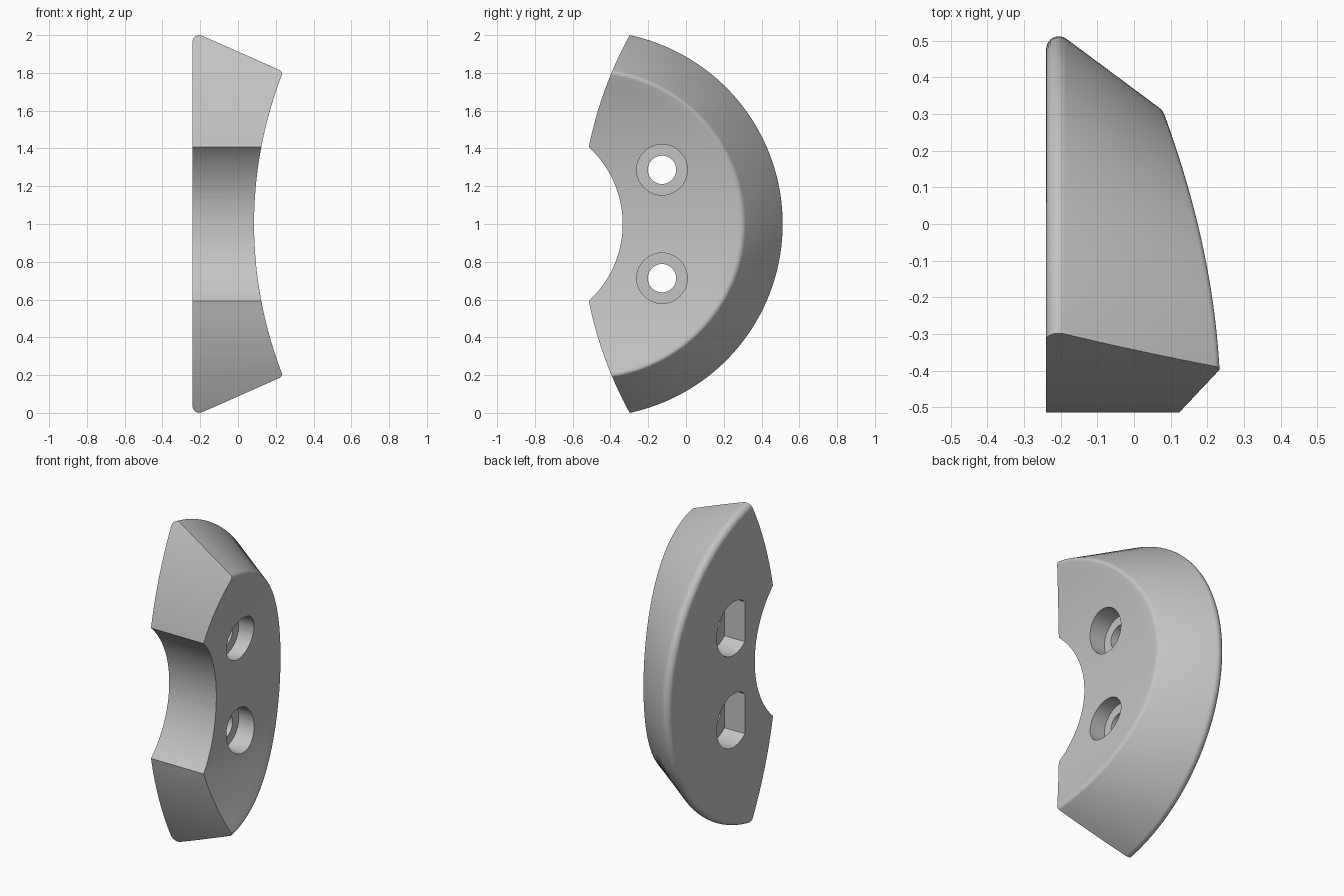
import bpy, bmesh, math

cube = bpy.data.objects.get("Cube")
if cube:
    bpy.data.objects.remove(cube, do_unlink=True)

AXIS_Y, MID_Z = -0.51, 1.0      # centre of the outer arc
BACK_X = -0.24                  # flat mounting face
RIM_R, EDGE_R = 1.022, 0.815    # outer rim, edge of the concave face
FILLET = 0.035
SAG_R = 2.19                    # radius of the concave face

grey = bpy.data.materials.new("light grey")
grey.use_nodes = True
COLOUR = (0.55, 0.55, 0.55, 1)
grey.diffuse_color = COLOUR
next(n for n in grey.node_tree.nodes if n.type == 'BSDF_PRINCIPLED').inputs["Base Color"].default_value = COLOUR


def make_object(name, bm):
    bmesh.ops.recalc_face_normals(bm, faces=bm.faces)
    mesh = bpy.data.meshes.new(name)
    bm.to_mesh(mesh)
    bm.free()
    mesh.materials.append(grey)
    obj = bpy.data.objects.new(name, mesh)
    bpy.context.collection.objects.link(obj)
    return obj


def prism(name, outline, x0, x1):
    """Extrude a (y, z) outline along x."""
    bm = bmesh.new()
    face = bm.faces.new([bm.verts.new((x0, y, z)) for y, z in outline])
    side = bmesh.ops.extrude_face_region(bm, geom=[face])["geom"]
    bmesh.ops.translate(bm, vec=(x1 - x0, 0, 0),
                        verts=[v for v in side if isinstance(v, bmesh.types.BMVert)])
    return make_object(name, bm)


def circle(y, z, r, n=64, start=0.0, end=2 * math.pi):
    full = end - start > 2 * math.pi - 1e-6
    steps = n if full else n - 1
    return [(y + r * math.cos(start + (end - start) * i / steps),
             z + r * math.sin(start + (end - start) * i / steps)) for i in range(n)]


def cut(target, cutter, operation='DIFFERENCE'):
    mod = target.modifiers.new(cutter.name, 'BOOLEAN')
    mod.operation, mod.solver, mod.object = operation, 'EXACT', cutter
    bpy.context.view_layer.objects.active = target
    bpy.ops.object.modifier_apply(modifier=mod.name)
    bpy.data.objects.remove(cutter, do_unlink=True)


def concave_x(r, theta):
    dz = r * math.sin(theta)
    return 0.085 + SAG_R - math.sqrt(SAG_R ** 2 - dz ** 2)


def section(theta):
    """Closed (x, r) cross-section at one angle of the sweep."""
    r_in = 0.15
    pts = [(BACK_X, r_in)]
    # rounded rim, tangent to the back and to the sloping side
    cx, cr = BACK_X + FILLET, RIM_R - FILLET
    ex, er = concave_x(EDGE_R, theta), EDGE_R
    vx, vr = ex - cx, er - cr
    dist = math.hypot(vx, vr)
    last = math.atan2(vr, vx) + math.acos(FILLET / dist)
    for i in range(9):
        a = math.pi + (last - math.pi) * i / 8
        pts.append((cx + FILLET * math.cos(a), cr + FILLET * math.sin(a)))
    # small rounding between the sloping side and the concave face
    tx, tr = pts[-1]
    length = math.hypot(tx - ex, tr - er)
    soft = 0.02
    p0 = (ex + (tx - ex) * soft / length, er + (tr - er) * soft / length)
    p2 = (concave_x(er - soft, theta), er - soft)
    for i in range(6):
        t = i / 5
        pts.append(tuple((1 - t) ** 2 * a + 2 * t * (1 - t) * b + t * t * c
                         for a, b, c in zip(p0, (ex, er), p2)))
    # concave face, back towards the axis
    for i in range(1, 13):
        r = p2[1] + (r_in - p2[1]) * i / 12
        pts.append((concave_x(r, theta), r))
    return pts


# Main body: cross-section swept around the arc
bm = bmesh.new()
STEPS, SWEEP = 80, math.radians(96)
rings = []
for i in range(STEPS + 1):
    th = -SWEEP + 2 * SWEEP * i / STEPS
    rings.append([bm.verts.new((x, AXIS_Y + r * math.cos(th), MID_Z + r * math.sin(th)))
                  for x, r in section(th)])
for a, b in zip(rings, rings[1:]):
    for j in range(len(a)):
        k = (j + 1) % len(a)
        bm.faces.new((a[j], a[k], b[k], b[j]))
bm.faces.new(rings[0])
bm.faces.new(rings[-1])
body = make_object("curved_grip_body", bm)

# Curved end faces and the inner hollow
cut(body, prism("end_trim", circle(1.52, MID_Z, 2.075, 256), -1, 1), 'INTERSECT')
cut(body, prism("inner_hollow", circle(-0.885, MID_Z, 0.55, 128), -1, 1))

# Bolt holes: round recess, through hole and flat-sided pocket behind
HOLE_Y = -0.127
flat = math.acos(-0.11 / 0.166)
for side in (-1, 1):
    z = MID_Z + side * 0.287
    cut(body, prism("bolt_recess", circle(HOLE_Y, z, 0.134), 0.0, 0.5))
    cut(body, prism("bolt_hole", circle(HOLE_Y, z, 0.075), -0.5, 0.5))
    cut(body, prism("nut_pocket", circle(HOLE_Y, z, 0.166, 48, -flat, flat), -0.5, -0.10))

bpy.ops.object.select_all(action='DESELECT')
body.select_set(True)
bpy.context.view_layer.objects.active = body
bpy.ops.object.shade_smooth_by_angle(angle=math.radians(30))
